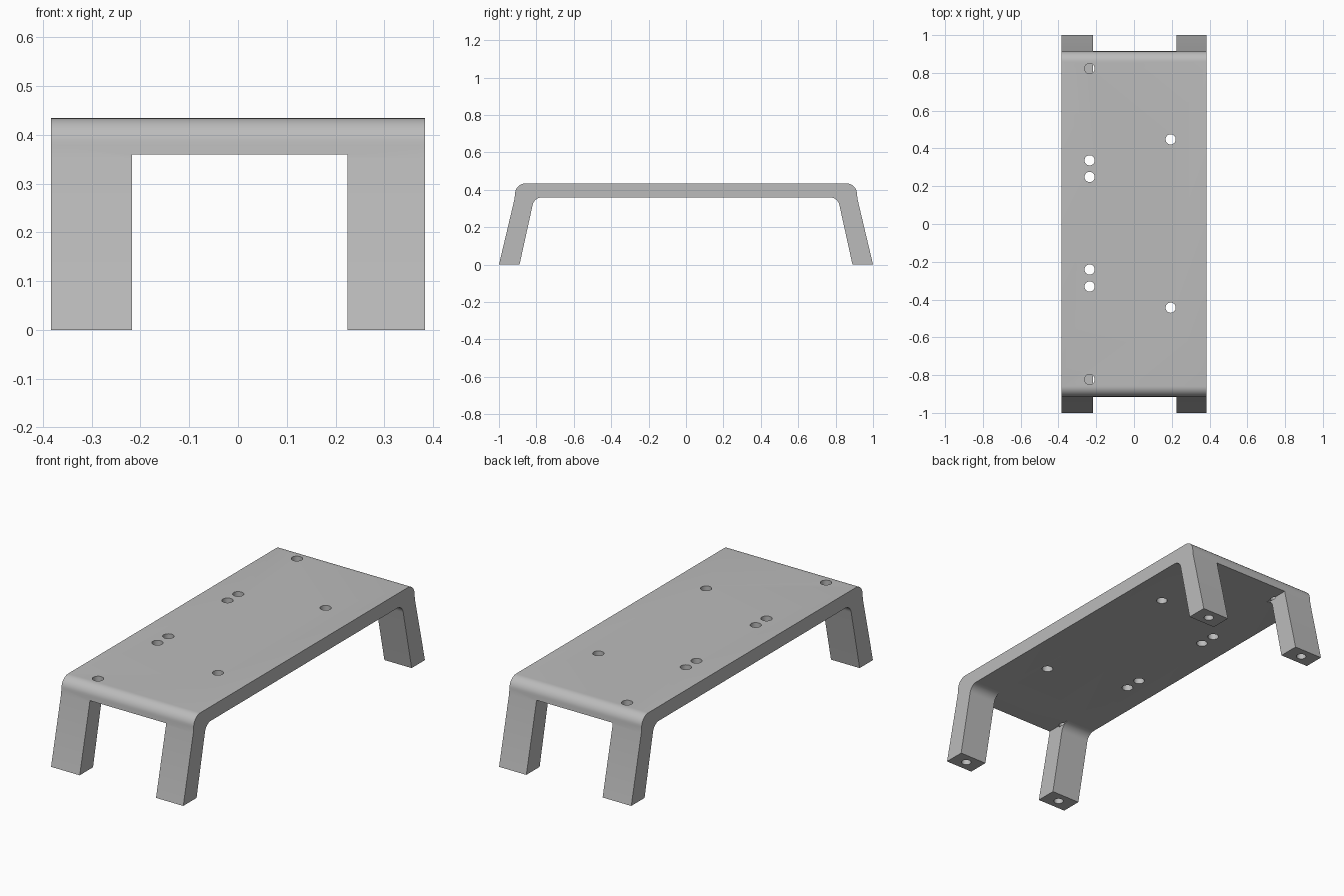
import bpy, bmesh, math

if "Cube" in bpy.data.objects:
    bpy.data.objects.remove(bpy.data.objects["Cube"])

grey = bpy.data.materials.new("light grey")
grey.diffuse_color = (0.5, 0.5, 0.5, 1)
grey.use_nodes = True
grey.node_tree.nodes["Principled BSDF"].inputs["Base Color"].default_value = grey.diffuse_color


def new_object(name, bm):
    bmesh.ops.recalc_face_normals(bm, faces=bm.faces[:])
    mesh = bpy.data.meshes.new(name)
    bm.to_mesh(mesh)
    bm.free()
    obj = bpy.data.objects.new(name, mesh)
    mesh.materials.append(grey)
    bpy.context.collection.objects.link(obj)
    return obj


def extrude_x(name, profile, x0, x1):
    bm = bmesh.new()
    face = bm.faces.new([bm.verts.new((x0, y, z)) for y, z in profile])
    out = bmesh.ops.extrude_face_region(bm, geom=[face])
    verts = [g for g in out["geom"] if isinstance(g, bmesh.types.BMVert)]
    bmesh.ops.translate(bm, vec=(x1 - x0, 0, 0), verts=verts)
    return new_object(name, bm)


def arc(cy, cz, r, a0, a1, n=10):
    angles = [math.radians(a0 + (a1 - a0) * i / n) for i in range(n + 1)]
    return [(cy + r * math.cos(a), cz + r * math.sin(a)) for a in angles]


def cut(target, cutter):
    mod = target.modifiers.new("cut", 'BOOLEAN')
    mod.operation = 'DIFFERENCE'
    mod.solver = 'EXACT'
    mod.object = cutter
    bpy.context.view_layer.objects.active = target
    bpy.ops.object.modifier_apply(modifier=mod.name)
    bpy.data.objects.remove(cutter)


def drill(target, x, y, z0, z1, r):
    bm = bmesh.new()
    bmesh.ops.create_cone(bm, cap_ends=True, segments=32, radius1=r, radius2=r, depth=z1 - z0)
    bmesh.ops.translate(bm, vec=(x, y, (z0 + z1) / 2), verts=bm.verts[:])
    cut(target, new_object("drill", bm))


# Arched side profile: splayed legs, rounded shoulders, flat top
outer = [(1.0, 0), (0.917, 0.35)] + arc(0.859, 0.379, 0.055, 0, 90)
inner = arc(0.771, 0.309, 0.05, 90, 10) + [(0.89, 0)]
half = outer, inner
profile = (outer + [(-y, z) for y, z in reversed(outer)]
           + [(-y, z) for y, z in reversed(inner)] + inner)
stand = extrude_x("bench_stand", profile, -0.383, 0.383)

# Opening between the legs at each end
opening = [(-1.2, -0.2), (1.2, -0.2), (1.2, 0.359), (-1.2, 0.359)]
cut(stand, extrude_x("opening", opening, -0.217, 0.225))

# Screw holes through the top plate
for x, y in [(-0.235, 0.337), (-0.235, 0.249), (-0.235, -0.241),
             (-0.235, -0.331), (0.194, 0.448), (0.194, -0.443)]:
    drill(stand, x, y, 0.3, 0.5, 0.027)

# Holes beside the legs, and blind holes under the feet
for s in (-1, 1):
    drill(stand, -0.235, s * 0.823, 0.352, 0.5, 0.027)
    for x in (-0.30, 0.304):
        drill(stand, x, s * 0.945, -0.05, 0.1, 0.024)

# Smooth shading with sharp edges kept
bpy.ops.object.select_all(action='DESELECT')
stand.select_set(True)
bpy.context.view_layer.objects.active = stand
bpy.ops.object.shade_smooth_by_angle(angle=math.radians(30))
